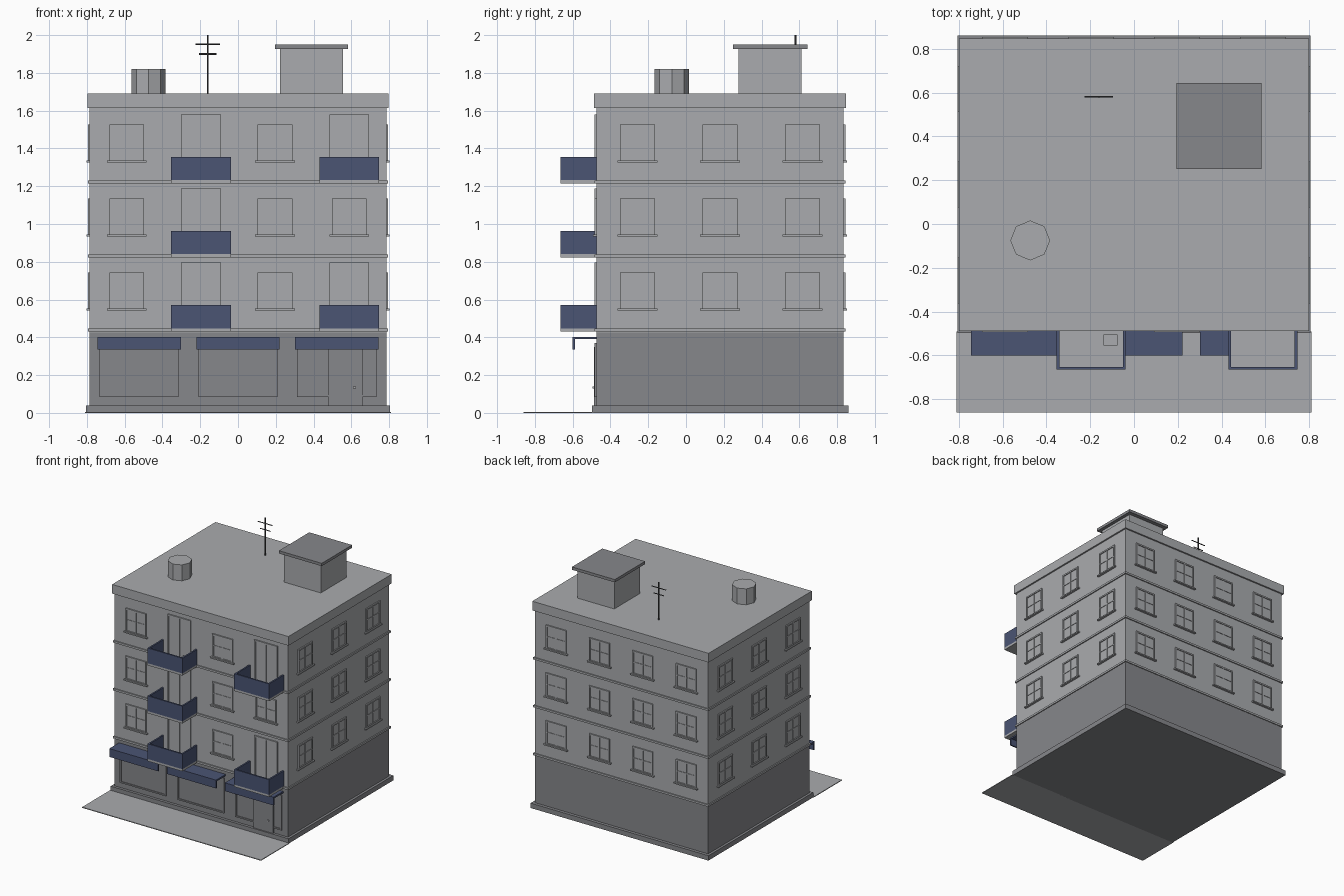
import bpy, bmesh, math
from mathutils import Matrix, Vector

if "Cube" in bpy.data.objects:
    bpy.data.objects.remove(bpy.data.objects["Cube"])


def material(name, rgb):
    m = bpy.data.materials.new(name)
    m.diffuse_color = (*rgb, 1.0)
    m.use_nodes = True
    m.node_tree.nodes["Principled BSDF"].inputs["Base Color"].default_value = m.diffuse_color
    return m


LIGHT = material("light grey", (0.40, 0.41, 0.425))
MID = material("mid grey", (0.24, 0.243, 0.258))
BLUE = material("slate blue", (0.069, 0.089, 0.174))
DARK = material("dark metal", (0.06, 0.06, 0.065))

X0, X1, Y0, Y1 = -0.785, 0.785, -0.475, 0.835   # wall faces
FLOORS = [0.43, 0.822, 1.214]                   # storey levels


def add_box(bm, x0, x1, y0, y1, z0, z1):
    mat = Matrix.Translation(((x0 + x1) / 2, (y0 + y1) / 2, (z0 + z1) / 2))
    mat = mat @ Matrix.Diagonal((abs(x1 - x0), abs(y1 - y0), abs(z1 - z0), 1))
    bmesh.ops.create_cube(bm, size=1, matrix=mat)


def add_rod(bm, a, b, r, sides=6):
    a, b = Vector(a), Vector(b)
    rot = (b - a).to_track_quat('Z', 'Y').to_matrix().to_4x4()
    bmesh.ops.create_cone(bm, cap_ends=True, segments=sides, radius1=r, radius2=r,
                          depth=(b - a).length,
                          matrix=Matrix.Translation((a + b) / 2) @ rot)


def finish(bm, name, mat):
    me = bpy.data.meshes.new(name)
    bm.to_mesh(me)
    bm.free()
    me.materials.append(mat)
    ob = bpy.data.objects.new(name, me)
    bpy.context.collection.objects.link(ob)
    return ob


def boxes(name, mat, *items):
    bm = bmesh.new()
    for it in items:
        add_box(bm, *it)
    return finish(bm, name, mat)


def wall_box(bm, side, u0, u1, d0, d1, z0, z1):
    """Box on a wall: u runs along the wall, d is the distance out from it."""
    if side == "front":
        add_box(bm, u0, u1, Y0 - d1, Y0 - d0, z0, z1)
    elif side == "back":
        add_box(bm, u0, u1, Y1 + d0, Y1 + d1, z0, z1)
    elif side == "right":
        add_box(bm, X1 + d0, X1 + d1, u0, u1, z0, z1)
    else:
        add_box(bm, X0 - d1, X0 - d0, u0, u1, z0, z1)


def add_frame(bm, side, u, half, z0, z1, t, d):
    """Rectangular surround made of four bars."""
    for s in (-1, 1):
        a, b = sorted((u + s * half, u + s * (half - t)))
        wall_box(bm, side, a, b, -0.002, d, z0, z1)
    wall_box(bm, side, u - half + t, u + half - t, -0.002, d, z1 - t, z1)
    wall_box(bm, side, u - half + t, u + half - t, -0.002, d, z0, z0 + t)


def add_window(bm, side, u, level):
    z0, z1 = level + 0.118, level + 0.312
    wall_box(bm, side, u - 0.085, u + 0.085, -0.002, 0.003, z0, z1)   # pane
    add_frame(bm, side, u, 0.092, z0, z1, 0.012, 0.010)
    wall_box(bm, side, u - 0.005, u + 0.005, 0, 0.008, z0 + 0.012, z1 - 0.012)
    wall_box(bm, side, u - 0.08, u + 0.08, 0, 0.007, z0 + 0.095, z0 + 0.103)
    wall_box(bm, side, u - 0.105, u + 0.105, 0, 0.018, z0 - 0.006, z0 + 0.004)  # sill


def add_balcony_door(bm, u, level):
    z0, z1 = level + 0.02, level + 0.365
    wall_box(bm, "front", u - 0.1, u + 0.1, -0.002, 0.003, z0, z1)
    add_frame(bm, "front", u, 0.105, z0, z1, 0.012, 0.010)
    wall_box(bm, "front", u - 0.005, u + 0.005, 0, 0.008, z0, z1 - 0.012)


# Main volumes
boxes("pavement", LIGHT, (-0.81, 0.81, -0.86, -0.49, 0, 0.006))
boxes("plinth", MID, (-0.805, 0.805, -0.497, 0.86, 0, 0.04))
boxes("ground_floor", MID, (X0, X1, Y0, Y1, 0.04, 0.425))
boxes("upper_walls", LIGHT, (X0, X1, Y0, Y1, 0.425, 1.62))
boxes("roof_cap", LIGHT, (-0.798, 0.798, -0.488, 0.848, 1.615, 1.69))
boxes("floor_bands", LIGHT,
      *[(X0 - 0.009, X1 + 0.009, Y0 - 0.009, Y1 + 0.009, z, z + 0.016) for z in FLOORS])

# Windows, balcony doors and balconies
COLS = [-0.589, -0.196, 0.196, 0.589]
ROWS = [-0.257, 0.18, 0.617]
BALCONIES = [(1, 0), (1, 1), (1, 2), (3, 0), (3, 2)]
windows, doors = bmesh.new(), bmesh.new()
slabs, rails = bmesh.new(), bmesh.new()
for f, level in enumerate(FLOORS):
    for c, x in enumerate(COLS):
        add_window(windows, "back", x, level)
        if (c, f) not in BALCONIES:
            add_window(windows, "front", x, level)
            continue
        add_balcony_door(doors, x, level)
        l, r, y, t = x - 0.158, x + 0.158, -0.665, 0.013
        z0, z1 = level + 0.018, level + 0.142
        add_box(slabs, l, r, y, Y0, level, z0)
        add_box(rails, l, r, y, y + t, z0, z1)
        add_box(rails, l, l + t, y + t, Y0, z0, z1)
        add_box(rails, r - t, r, y + t, Y0, z0, z1)
    for y in ROWS:
        add_window(windows, "left", y, level)
        add_window(windows, "right", y, level)
finish(windows, "windows", LIGHT)
finish(doors, "balcony_doors", LIGHT)
finish(slabs, "balcony_floors", LIGHT)
finish(rails, "balcony_rails", BLUE)
boxes("balcony_box", LIGHT, (-0.14, -0.075, -0.555, -0.505, 1.23, 1.29))

# Shop fronts with awnings
shops, awnings = bmesh.new(), bmesh.new()
for x in (-0.524, 0, 0.522):
    wall_box(shops, "front", x - 0.20, x + 0.20, -0.002, 0.003, 0.09, 0.36)
    add_frame(shops, "front", x, 0.21, 0.083, 0.37, 0.012, 0.009)
    add_box(awnings, x - 0.221, x + 0.221, -0.60, Y0, 0.39, 0.403)
    add_box(awnings, x - 0.221, x + 0.221, -0.60, -0.588, 0.335, 0.39)
finish(shops, "shop_windows", MID)
finish(awnings, "awnings", BLUE)
boxes("shop_door", MID, (0.48, 0.66, Y0 - 0.012, Y0, 0.04, 0.35))
boxes("door_handle", LIGHT, (0.608, 0.624, Y0 - 0.02, Y0 - 0.012, 0.13, 0.14))

# Roof hut, water tank and aerial
boxes("roof_hut", LIGHT, (0.222, 0.556, 0.277, 0.611, 1.69, 1.927))
boxes("hut_roof", MID, (0.195, 0.583, 0.25, 0.643, 1.927, 1.95))
tank = bmesh.new()
add_rod(tank, (-0.474, -0.075, 1.69), (-0.474, -0.075, 1.82), 0.091, 8)
finish(tank, "water_tank", LIGHT)
aerial = bmesh.new()
add_rod(aerial, (-0.16, 0.58, 1.69), (-0.16, 0.58, 2.0), 0.005)
for z, half in ((1.952, 0.065), (1.9, 0.046)):
    add_rod(aerial, (-0.16 - half, 0.58, z), (-0.16 + half, 0.58, z), 0.004)
finish(aerial, "aerial", DARK)
